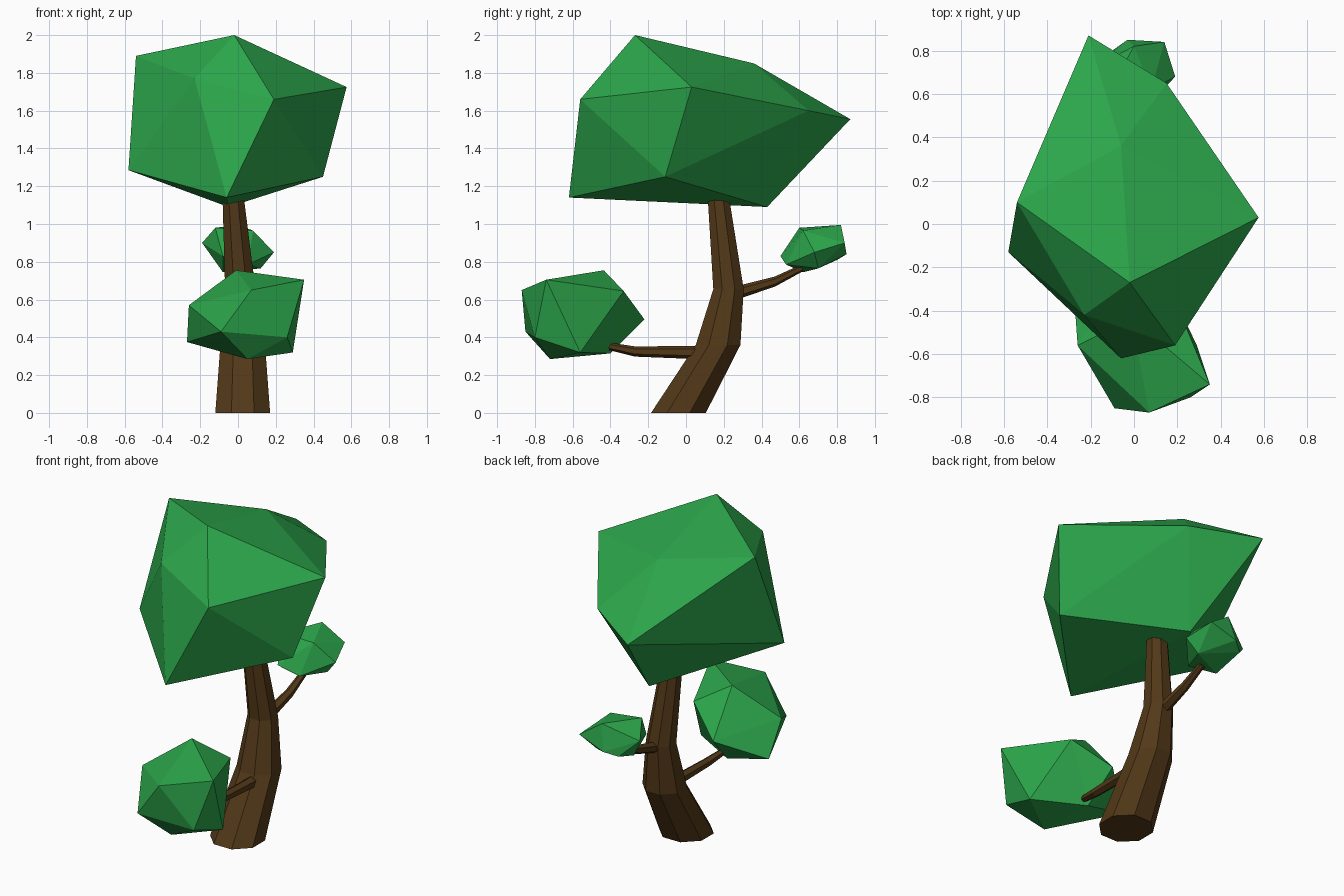
import bpy, bmesh, math
from mathutils import Vector

if "Cube" in bpy.data.objects:
    bpy.data.objects.remove(bpy.data.objects["Cube"])


def material(name, rgb):
    m = bpy.data.materials.new(name)
    m.diffuse_color = (*rgb, 1)
    m.use_nodes = True
    m.node_tree.nodes["Principled BSDF"].inputs["Base Color"].default_value = m.diffuse_color
    return m


green = material("leaf_green", (0.025, 0.38, 0.07))
brown = material("bark_brown", (0.085, 0.04, 0.009))


def finish(name, bm, mat):
    bmesh.ops.recalc_face_normals(bm, faces=bm.faces)
    me = bpy.data.meshes.new(name)
    bm.to_mesh(me)
    bm.free()
    me.materials.append(mat)
    ob = bpy.data.objects.new(name, me)
    bpy.context.collection.objects.link(ob)
    return ob


def tube(name, path, sides, axis):
    """Tapered limb: path of (x, y, z, radius), rings facing the given axis."""
    bm = bmesh.new()
    rings = []
    for x, y, z, r in path:
        ring = []
        for i in range(sides):
            a = 2 * math.pi * (i + 0.5) / sides
            c, s = r * math.cos(a), r * math.sin(a)
            off = Vector((c, s, 0)) if axis == "z" else Vector((c, 0, s))
            ring.append(bm.verts.new(Vector((x, y, z)) + off))
        rings.append(ring)
    for a, b in zip(rings, rings[1:]):
        for i in range(sides):
            j = (i + 1) % sides
            bm.faces.new((a[i], a[j], b[j], b[i]))
    bm.faces.new(rings[0])
    bm.faces.new(rings[-1])
    return finish(name, bm, brown)


def ico_clump(name, top, upper, lower, bottom):
    """Distorted icosahedron: two rings of five between two poles."""
    bm = bmesh.new()
    t, b = bm.verts.new(top), bm.verts.new(bottom)
    u = [bm.verts.new(p) for p in upper]
    w = [bm.verts.new(p) for p in lower]
    for i in range(5):
        j = (i + 1) % 5
        bm.faces.new((t, u[i], u[j]))
        bm.faces.new((u[i], w[i], u[j]))
        bm.faces.new((w[i], w[j], u[j]))
        bm.faces.new((b, w[j], w[i]))
    return finish(name, bm, green)


def hull_clump(name, points):
    bm = bmesh.new()
    for p in points:
        bm.verts.new(p)
    bmesh.ops.convex_hull(bm, input=bm.verts)
    return finish(name, bm, green)


# Bent trunk and two side branches
tube("trunk", [(0.025, -0.04, 0, 0.157), (0.025, 0.17, 0.36, 0.128),
               (0.012, 0.225, 0.655, 0.087), (-0.03, 0.165, 1.2, 0.058)], 8, "z")
tube("front_branch", [(0.05, 0.12, 0.32, 0.036), (0.06, 0.03, 0.32, 0.034),
                      (0.05, -0.27, 0.325, 0.027), (0.02, -0.43, 0.357, 0.019)], 6, "y")
tube("back_branch", [(0.01, 0.24, 0.63, 0.036), (0.015, 0.30, 0.645, 0.034),
                     (0.02, 0.47, 0.695, 0.027), (0.02, 0.62, 0.77, 0.02)], 6, "y")

# Main crown
ico_clump("crown", (-0.02, -0.27, 2.0),
          [(-0.54, 0.10, 1.89), (-0.23, -0.42, 1.77), (0.19, -0.56, 1.66),
           (0.575, 0.03, 1.725), (-0.06, 0.36, 1.85)],
          [(-0.58, -0.13, 1.285), (-0.06, -0.62, 1.14), (0.45, -0.11, 1.25),
           (0.15, 0.65, 1.6), (-0.21, 0.87, 1.555)],
          (-0.05, 0.43, 1.09))

# Lower front clump
ico_clump("front_leaves", (-0.01, -0.435, 0.755),
          [(0.35, -0.74, 0.705), (0.07, -0.87, 0.65), (-0.26, -0.56, 0.57),
           (-0.03, -0.22, 0.495), (0.18, -0.33, 0.645)],
          [(0.26, -0.80, 0.40), (-0.09, -0.85, 0.43), (-0.27, -0.42, 0.375),
           (0.0, -0.40, 0.315), (0.29, -0.56, 0.32)],
          (0.05, -0.72, 0.285))

# Small back clump
hull_clump("back_leaves",
           [(-0.12, 0.60, 0.98), (0.0, 0.82, 0.995), (0.08, 0.62, 0.965),
            (0.19, 0.68, 0.85), (0.14, 0.84, 0.90), (-0.03, 0.85, 0.84),
            (-0.19, 0.72, 0.90), (0.12, 0.70, 0.765), (-0.08, 0.62, 0.745),
            (-0.08, 0.50, 0.83), (0.05, 0.53, 0.785), (-0.10, 0.80, 0.81)])
